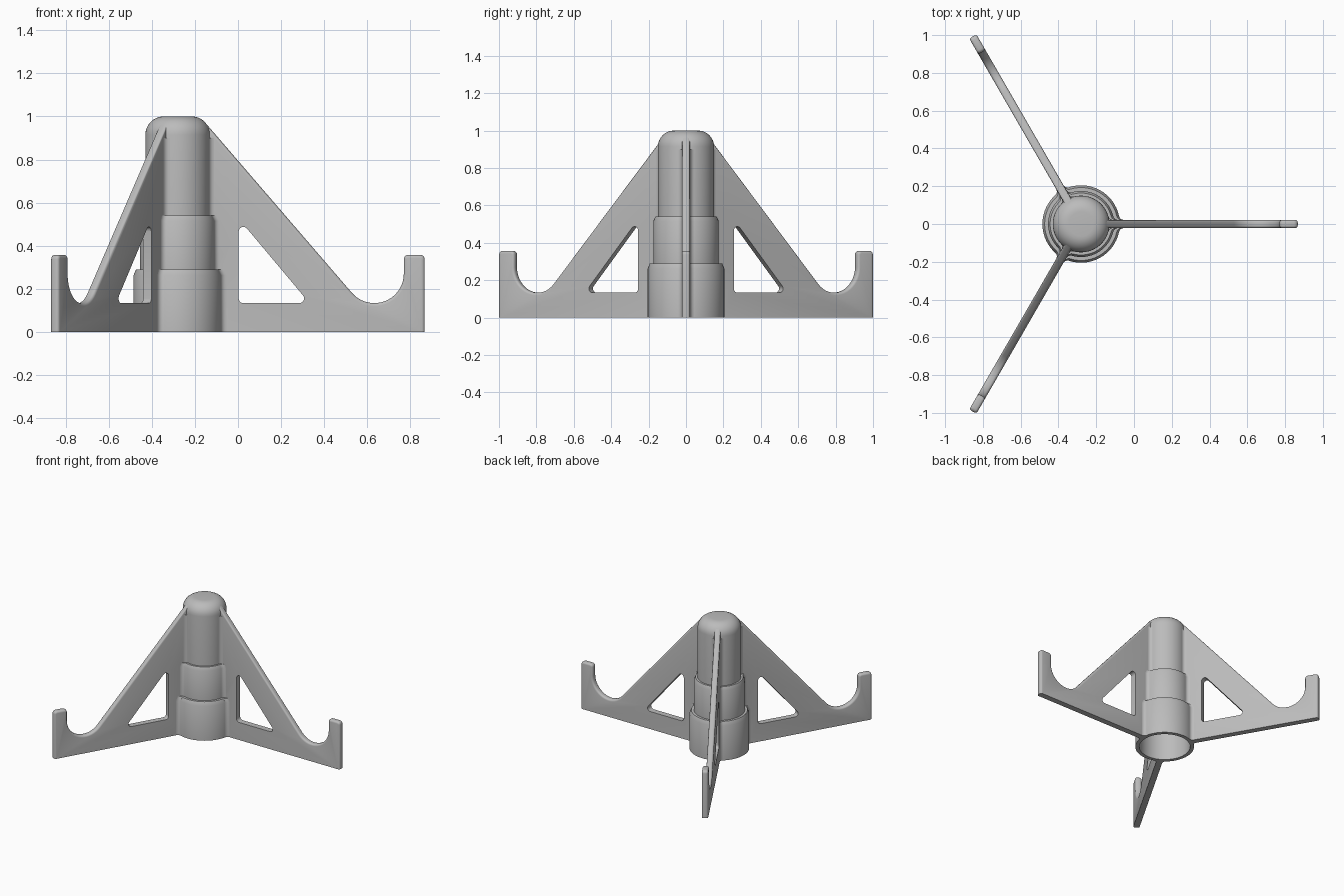
import bpy, bmesh, math
from mathutils import Vector

if "Cube" in bpy.data.objects:
    bpy.data.objects.remove(bpy.data.objects["Cube"])

CX = -0.28          # hub axis
HALF = 0.022        # half thickness of a leg
ROUND = 0.014       # edge rounding of a leg

grey = bpy.data.materials.new("plain grey")
grey.diffuse_color = (0.5, 0.5, 0.5, 1)
grey.use_nodes = True
grey.node_tree.nodes["Principled BSDF"].inputs["Base Color"].default_value = grey.diffuse_color


def arc(cx, cz, r, a0, a1, n):
    """Points on an arc, angles in degrees."""
    return [(cx + r * math.cos(math.radians(a0 + (a1 - a0) * i / n)),
             cz + r * math.sin(math.radians(a0 + (a1 - a0) * i / n)))
            for i in range(n + 1)]


def offset_inward(pts, d):
    """Mitred inset of a counter-clockwise outline; the foot stays on the ground."""
    out = []
    for i, p in enumerate(pts):
        p, a, b = Vector(p), Vector(pts[i - 1]), Vector(pts[(i + 1) % len(pts)])
        u, v = (p - a).normalized(), (b - p).normalized()
        n1, n2 = Vector((-u.y, u.x)), Vector((-v.y, v.x))
        q = p + (n1 + n2) * (d / (1 + n1.dot(n2)))
        out.append((q.x, 0 if p.y == 0 else q.y))
    return out


def loft(name, rings):
    """Skin closed rings of 3D points and cap both ends."""
    bm = bmesh.new()
    vs = [[bm.verts.new(p) for p in ring] for ring in rings]
    n = len(rings[0])
    for a, b in zip(vs, vs[1:]):
        for i in range(n):
            j = (i + 1) % n
            bm.faces.new((a[i], a[j], b[j], b[i]))
    bm.faces.new(vs[0][::-1])
    bm.faces.new(vs[-1])
    return finish(name, bm)


def finish(name, bm):
    bmesh.ops.recalc_face_normals(bm, faces=bm.faces[:])
    me = bpy.data.meshes.new(name)
    bm.to_mesh(me)
    bm.free()
    me.materials.append(grey)
    ob = bpy.data.objects.new(name, me)
    bpy.context.collection.objects.link(ob)
    ob.location.x = CX
    return ob


def activate(ob):
    bpy.ops.object.select_all(action='DESELECT')
    ob.select_set(True)
    bpy.context.view_layer.objects.active = ob


def smooth(ob):
    activate(ob)
    bpy.ops.object.shade_smooth_by_angle(angle=math.radians(32))


def repeat_around(ob, name):
    """Two more copies at 120 degree steps."""
    for k in (1, 2):
        c = bpy.data.objects.new(f"{name}_{k + 1}", ob.data)
        bpy.context.collection.objects.link(c)
        c.location = ob.location
        c.rotation_euler.z = k * math.tau / 3


# Hub: hollow stepped tube with a rounded closed top
steps = [(0.205, 0), (0.205, 0.262), (0.193, 0.29), (0.175, 0.29),
         (0.175, 0.515), (0.164, 0.54), (0.15, 0.54)]
profile = (steps + arc(0.065, 0.915, 0.085, 0, 90, 8) + [(0, 1), (0, 0.97)]
           + arc(0.07, 0.92, 0.05, 90, 0, 5)
           + [(0.12, 0.53), (0.148, 0.51), (0.148, 0.275), (0.178, 0.255), (0.178, 0)])
bm = bmesh.new()
pv = [bm.verts.new((r, 0, z)) for r, z in profile]
edges = [bm.edges.new((pv[i - 1], pv[i])) for i in range(len(pv))
         if not (profile[i][0] == 0 and profile[i - 1][0] == 0)]
bmesh.ops.spin(bm, geom=pv + edges, cent=(0, 0, 0), axis=(0, 0, 1),
               angle=math.tau, steps=72)
bmesh.ops.remove_doubles(bm, verts=bm.verts[:], dist=1e-5)
smooth(finish("hub", bm))

# Leg: braced plate ending in an upturned hook, rounded along its edges
outline = ([(0.185, 0), (1.147, 0)]
           + arc(1.127, 0.337, 0.02, 0, 90, 4)
           + arc(1.07, 0.337, 0.02, 90, 180, 4)
           + arc(0.913, 0.27, 0.137, 0, -139.5, 18)
           + [(0.135, 0.963), (0.135, 0.53), (0.155, 0.53),
              (0.155, 0.275), (0.185, 0.275)])
half_rings = [(ROUND * (1 - math.cos(math.radians(a))),
               HALF - ROUND + ROUND * math.sin(math.radians(a)))
              for a in (0, 22.5, 45, 67.5, 90)]
levels = [(d, -y) for d, y in reversed(half_rings)] + half_rings
leg = loft("leg_1", [[(x, y, z) for x, z in offset_inward(outline, d)]
                     for d, y in levels])

# Triangular window with rounded corners, cut through the leg
r = 0.022
window = (arc(0.283 + r, 0.133 + r, r, 180, 270, 5)
          + arc(0.565, 0.133 + r, r, -90, 40.4, 6)
          + arc(0.283 + r, 0.465, r, 40.4, 180, 6))
cutter = loft("window_cutter", [[(x, y, z) for x, z in window] for y in (-0.1, 0.1)])
cutter.hide_render = True
activate(leg)
mod = leg.modifiers.new("window", 'BOOLEAN')
mod.object = cutter
mod.operation = 'DIFFERENCE'
mod.solver = 'EXACT'
bpy.ops.object.modifier_apply(modifier=mod.name)
bpy.data.objects.remove(cutter)
smooth(leg)
repeat_around(leg, "leg")


# Concave fillets where each leg joins the hub
def fillet_ring(R, z, f=0.026):
    cy = HALF + f
    cx = math.sqrt((R + f) ** 2 - cy ** 2)
    end = 180 + math.degrees(math.atan2(cy, cx))
    side = arc(cx, cy, f, 270, end, 6)
    tx, ty = side[-1]
    side.append((tx - 0.015, ty - 0.004))
    return [(x, y, z) for x, y in side] + [(x, -y, z) for x, y in side[::-1]]


fillet = loft("leg_fillet_1", [fillet_ring(R, z) for R, z in steps + [(0.15, 0.9)]])
smooth(fillet)
repeat_around(fillet, "leg_fillet")
